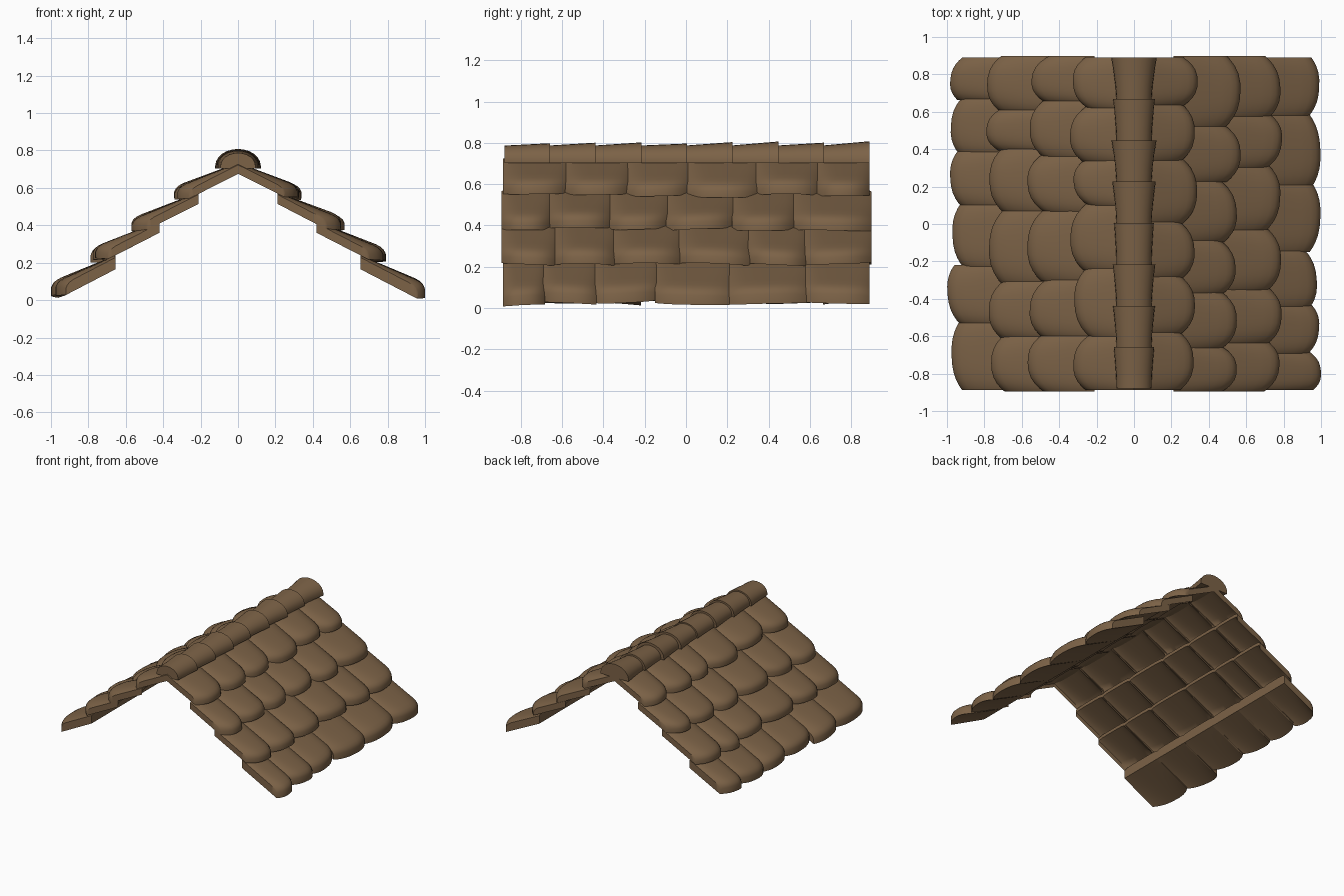
import bpy
import bmesh
import math
import random

random.seed(4)

default_cube = bpy.data.objects.get("Cube")
if default_cube:
    bpy.data.objects.remove(default_cube, do_unlink=True)

# One clay brown for the whole roof
clay = bpy.data.materials.new("clay brown")
clay.use_nodes = True
clay_colour = (0.2, 0.122, 0.062, 1)
clay.diffuse_color = clay_colour
clay.node_tree.nodes["Principled BSDF"].inputs["Base Color"].default_value = clay_colour
clay.node_tree.nodes["Principled BSDF"].inputs["Roughness"].default_value = 0.9

parts = []


def loft(name, loops):
    """Skin closed loops (upper points, then lower points reversed) into a solid."""
    bm = bmesh.new()
    rings = [[bm.verts.new(p) for p in loop] for loop in loops]
    count = len(rings[0])
    for a, b in zip(rings, rings[1:]):
        for i in range(count):
            j = (i + 1) % count
            bm.faces.new((a[i], a[j], b[j], b[i]))
    for ring in (rings[0], rings[-1]):
        for i in range(count // 2 - 1):
            bm.faces.new((ring[i], ring[i + 1], ring[-2 - i], ring[-1 - i]))
    bmesh.ops.recalc_face_normals(bm, faces=bm.faces)
    mesh = bpy.data.meshes.new(name)
    bm.to_mesh(mesh)
    bm.free()
    mesh.materials.append(clay)
    obj = bpy.data.objects.new(name, mesh)
    bpy.context.collection.objects.link(obj)
    parts.append(obj)


SLOPE = 0.52
SHELL = 0.025
ACROSS = [math.sin(math.pi / 2 * (i / 6 - 1)) for i in range(13)]
# Distance from the lip, and how far the top rolls over there
ROLL = ((0.2, 0), (0.1, 0), (0.05, 0), (0.025, 0.004), (0.01, 0.012), (0, 0.028))


def roof_tile(name, side, course, y0, y1, rims):
    """Hollow tile arching towards a rolled lip; rims mark full-depth sides."""
    start, tip, base, crown, thick, setback, hollow = course
    tip += random.uniform(-0.018, 0.012)
    crown += random.uniform(-0.006, 0.006)
    lift = random.uniform(0, 0.008)
    skew = random.uniform(-0.014, 0.014)
    middle, half = (y0 + y1) / 2, (y1 - y0) / 2
    length = tip - start
    loops = []
    for back, drop in ((length, 0), *ROLL):
        t = 1 - back / length
        upper, lower = [], []
        for v in ACROSS:
            end = tip - setback * abs(v) ** 2.6 + skew * v
            x = start + (end - start) * t
            z = base - SLOPE * (x - start) + lift * t
            z += crown * t * (1 - abs(v) ** 2.4)
            y = middle + half * v
            # Softly rounded side edges
            top = z + thick - 0.012 * abs(v) ** 6 - drop
            full = not hollow or back < 0.03 or v in rims
            upper.append((side * x, y, top))
            lower.append((side * x, y, z if full else top - SHELL))
        loops.append(upper + lower[::-1])
    loft(name, loops)


# Courses: upper end x, lip x, underside z, crown, thickness, corner setback, hollow
courses = [
    (0.0, 0.335, 0.675, 0.04, 0.06, 0.075, True),
    (0.21, 0.56, 0.515, 0.04, 0.062, 0.08, True),
    (0.42, 0.78, 0.36, 0.04, 0.062, 0.07, True),
    (0.655, 0.988, 0.165, 0.026, 0.075, 0.05, False),
]
# Joints between neighbouring tiles in each course
joints = {
    -1: [
        (-0.6, -0.24, 0.1, 0.34, 0.62),
        (-0.6, -0.3, 0.07, 0.36, 0.66),
        (-0.6, -0.31, 0.07, 0.4, 0.61),
        (-0.525, -0.225, 0.1, 0.385, 0.67),
    ],
    1: [
        (-0.58, -0.285, 0.01, 0.34, 0.64),
        (-0.66, -0.37, -0.09, 0.23, 0.52),
        (-0.635, -0.35, -0.035, 0.305, 0.575),
        (-0.69, -0.44, -0.145, 0.21, 0.58),
    ],
}
for side, label in ((-1, "right"), (1, "left")):
    for row, course in enumerate(courses):
        # Middle courses stand out a little at the gables
        out = 0.008 if row in (1, 2) else 0
        edges = [-0.887 - out, *joints[side][row], 0.89 + out]
        for n, (y0, y1) in enumerate(zip(edges, edges[1:])):
            a = y0 - (0.006 if n else 0)
            b = y1 + (0.006 if n < 5 else 0)
            rims = [-1] if n == 0 else [1] if n == 5 else []
            roof_tile(f"{label}_tile_row{row + 1}_{n + 1}", side, course, a, b, rims)


def ridge_cap(name, y0, y1, flare):
    """Half-round cap bedded on the ridge, wider at its back end."""
    loops = []
    for t in (0, 0.35, 0.7, 1):
        y = y0 + (y1 - y0) * t
        rx = 0.093 + (0.013 + flare) * t ** 1.5
        rz = 0.07 + (0.01 + flare * 0.7) * t
        arch, bed = [], []
        for i in range(13):
            angle = math.pi * i / 12
            x = rx * math.cos(angle)
            arch.append((x, y, 0.717 + rz * math.sin(angle)))
            bed.append((x, y, 0.703))
        loops.append(arch + bed[::-1])
    loft(name, loops)


# Ridge caps from front to back
flares = (0.002, 0.006, 0.008, 0.0, 0.01, 0.014, 0.006, 0.016)
length = 1.77 / len(flares)
for i, flare in enumerate(flares):
    y0 = -0.88 + i * length
    ridge_cap(f"ridge_cap_{i + 1}", y0 - (0.012 if i else 0), y0 + length, flare)

# Smooth curved surfaces, crisp rims
bpy.ops.object.select_all(action="DESELECT")
for obj in parts:
    obj.select_set(True)
bpy.context.view_layer.objects.active = parts[0]
bpy.ops.object.shade_smooth_by_angle(angle=math.radians(40))
